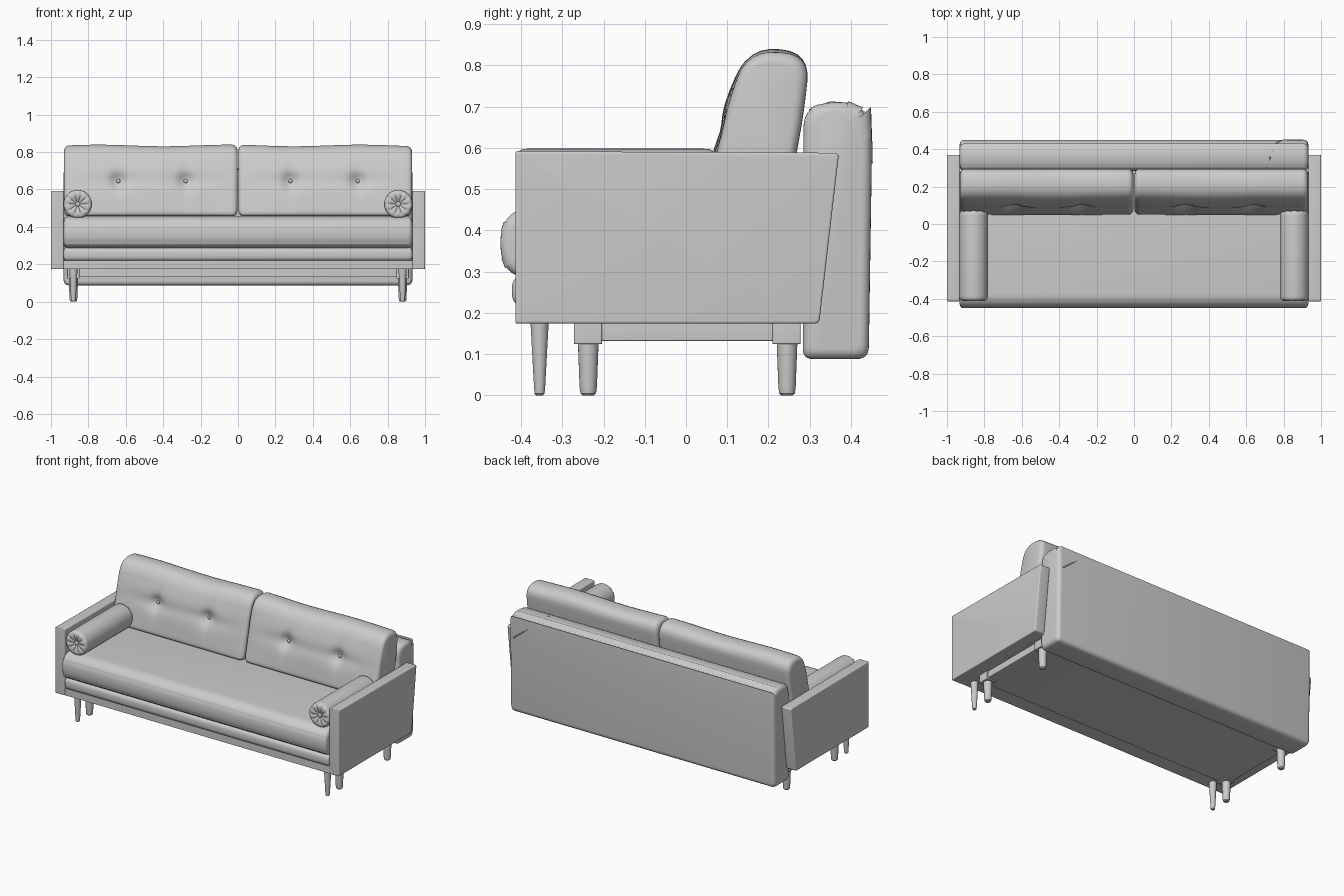
import bpy, bmesh, math
from mathutils import Vector

if "Cube" in bpy.data.objects:
    bpy.data.objects.remove(bpy.data.objects["Cube"])


def skin(name, rings, deform=None):
    """Closed surface through equal-length rings of points."""
    bm = bmesh.new()
    rows = [[bm.verts.new(deform(Vector(p)) if deform else p) for p in r] for r in rings]
    n = len(rows[0])
    for a, b in zip(rows, rows[1:]):
        for i in range(n):
            j = (i + 1) % n
            bm.faces.new((a[i], a[j], b[j], b[i]))
    bm.faces.new(rows[0])
    bm.faces.new(rows[-1])
    bmesh.ops.recalc_face_normals(bm, faces=bm.faces)
    me = bpy.data.meshes.new(name)
    bm.to_mesh(me)
    bm.free()
    ob = bpy.data.objects.new(name, me)
    bpy.context.collection.objects.link(ob)
    return ob


def rounded(corners, step=10.0):
    """Round (y, z, radius) corners, then split edges longer than step."""
    pts = []
    for i, (y, z, r) in enumerate(corners):
        c = Vector((y, z))
        if r == 0:
            pts.append(c)
            continue
        a = Vector(corners[i - 1][:2]) - c
        b = Vector(corners[(i + 1) % len(corners)][:2]) - c
        a, b = c + a.normalized() * r, c + b.normalized() * r
        for k in range(7):
            t = k / 6
            pts.append(a * (1 - t) ** 2 + c * 2 * t * (1 - t) + b * t * t)
    out = []
    for p, q in zip(pts, pts[1:] + pts[:1]):
        m = max(1, math.ceil((q - p).length / step))
        out += [p.lerp(q, k / m) for k in range(m)]
    return out


def loft(name, profile, x0, x1, r, spans=1, deform=None):
    """Run a side profile along x with rounded ends of radius r."""
    ys, zs = [p[0] for p in profile], [p[1] for p in profile]
    cy, cz = (min(ys) + max(ys)) / 2, (min(zs) + max(zs)) / 2
    w, h = max(ys) - min(ys), max(zs) - min(zs)
    ends = [(r * (1 - math.sin(k * math.pi / 10)), r * (1 - math.cos(k * math.pi / 10)))
            for k in range(6)]          # (inset, distance from end)
    stations = [(x0 + e, d) for d, e in ends]
    stations += [(x0 + r + (x1 - x0 - 2 * r) * k / spans, 0) for k in range(1, spans)]
    stations += [(x1 - e, d) for d, e in reversed(ends)]
    rings = [[(x, cy + (y - cy) * (1 - 2 * d / w), cz + (z - cz) * (1 - 2 * d / h))
              for y, z in profile] for x, d in stations]
    return skin(name, rings, deform)


def box(name, x, y, z, r=0.004):
    return loft(name, [(y[0], z[0]), (y[1], z[0]), (y[1], z[1]), (y[0], z[1])], x[0], x[1], r)


def leg(name, x, y, sections):
    skin(name, [[(x + r * math.cos(a), y + r * math.sin(a), z)
                 for a in [k * math.tau / 24 for k in range(24)]] for r, z in sections])


def button(name, loc, scale):
    bpy.ops.mesh.primitive_uv_sphere_add(segments=16, ring_count=8, radius=1, location=loc)
    ob = bpy.context.object
    ob.name = name
    ob.scale = scale


# Base rail, lower mattress and seat cushion
box("base_rail", (-0.94, 0.94), (-0.41, 0.315), (0.175, 0.22))
loft("lower_mattress", rounded([(-0.422, 0.217, .03), (0.285, 0.217, .03),
     (0.285, 0.29, .03), (-0.422, 0.29, .03)]), -0.932, 0.932, 0.015)
loft("seat_cushion", rounded([(-0.43, 0.285, .05), (0.285, 0.285, .03), (0.285, 0.456, .03),
     (-0.43, 0.456, .06), (-0.46, 0.365, .06)]), -0.932, 0.932, 0.022)

# Backrest slab, with the diagonal seam on its right rear corner
loft("backrest", rounded([(0.283, 0.088, .025), (0.443, 0.088, .03), (0.451, 0.60, .1),
     (0.449, 0.69, .06), (0.365, 0.725, .07), (0.285, 0.69, .04)]), -0.932, 0.932, 0.025)
seam = bpy.data.curves.new("backrest_seam", 'CURVE')
seam.dimensions = '3D'
seam.bevel_depth = 0.004
sp = seam.splines.new('POLY')
path = [(0.928, 0.432, 0.54), (0.90, 0.449, 0.565), (0.80, 0.447, 0.645),
        (0.765, 0.437, 0.681), (0.745, 0.40, 0.705), (0.725, 0.35, 0.709), (0.71, 0.30, 0.69)]
sp.points.add(len(path) - 1)
for pt, co in zip(sp.points, path):
    pt.co = (*co, 1)
bpy.context.collection.objects.link(bpy.data.objects.new("backrest_seam", seam))

# Tufted back cushions
BUTTON_Z = 0.645
cushion = rounded([(0.045, 0.457, .03), (0.105, 0.715, .06), (0.15, 0.842, .075),
                   (0.302, 0.828, .07), (0.285, 0.68, .05), (0.245, 0.457, .03)], 0.02)


def tuft(p):
    """Press button dimples and soft creases into the cushion front."""
    x, z = abs(p.x), p.z
    lean = 0.22 * (z - 0.457)
    front = max(0, min(1, (0.145 + lean - p.y) / 0.06))
    edge = max(0, math.sin(math.pi * min(1, x / 0.932)))
    rise = max(0, math.sin(math.pi * (z - 0.457) / 0.375))
    push = -0.012 * edge * rise
    for bx in (0.28, 0.64):
        dx, dz = x - bx, z - BUTTON_Z
        push += 0.026 * math.exp(-(dx * dx + dz * dz) / 0.0016)
        push += 0.010 * math.exp(-dx * dx / 0.03 - dz * dz / 0.0012)
        push += 0.006 * math.exp(-dx * dx / 0.0008 - dz * dz / 0.012)
    p.y += push * front
    if z > 0.75:
        p.z += 0.004 * math.sin(9 * p.x + 2) * (z - 0.75) / 0.08
    return p


for s, side in ((-1, "left"), (1, "right")):
    x0, x1 = sorted((s * 0.003, s * 0.93))
    loft(side + "_back_cushion", cushion, x0, x1, 0.028, 56, tuft)
    for i, bx in enumerate((0.28, 0.64)):
        button(f"{side}_cushion_button_{i + 1}", (s * bx, 0.112, BUTTON_Z), (0.011, 0.007, 0.011))

    # Slanted arm panel
    x0, x1 = sorted((s * 0.932, s * 1.0))
    loft(side + "_arm", rounded([(-0.414, 0.174, .006), (0.323, 0.174, .012),
         (0.371, 0.588, .012), (-0.414, 0.592, .006)]), x0, x1, 0.006)

    # Bolster with pleated ends
    cx, cz, count = s * 0.857, 0.522, 80
    end = [(0.008, 0.014, 0), (0.02, 0.010, .003), (0.04, 0.005, .005), (0.058, 0.002, .004),
           (0.068, 0.004, .002), (0.0745, 0.011, 0), (0.076, 0.025, 0)]   # radius, depth, pleat
    rows = [(r, -0.41 + d, f) for r, d, f in end]
    rows += [(r, 0.07 - d, -f) for r, d, f in reversed(end)]
    rings = []
    for r, y, f in rows:
        angles = [k * math.tau / count for k in range(count)]
        rings.append([(cx + r * math.cos(a), y - f * abs(math.sin(5 * a)), cz + r * math.sin(a))
                      for a in angles])
    skin(side + "_bolster", rings)
    button(side + "_bolster_button", (cx, -0.399, cz), (0.013, 0.007, 0.013))

    # Tapered front leg, then the two blocked legs of the storage box
    lx = s * 0.88
    leg(side + "_front_leg", lx, -0.355,
        [(0.008, 0), (0.012, 0.004), (0.0135, 0.02), (0.022, 0.176)])
    for y, place in ((-0.237, "front"), (0.245, "rear")):
        leg(f"{side}_{place}_box_leg", lx, y,
            [(0.014, 0), (0.019, 0.005), (0.021, 0.02), (0.025, 0.126)])
        box(f"{side}_{place}_leg_block", (lx - 0.033, lx + 0.033), (y - 0.035, y + 0.033),
            (0.124, 0.178))

# Storage box under the seat
box("storage_box", (-0.905, 0.905), (-0.262, 0.27), (0.132, 0.178))

# Smooth shading with sharp edges kept
bpy.ops.object.select_all(action='DESELECT')
for ob in bpy.context.scene.objects:
    if ob.type == 'MESH':
        ob.select_set(True)
        bpy.context.view_layer.objects.active = ob
bpy.ops.object.shade_smooth_by_angle(angle=math.radians(35))
